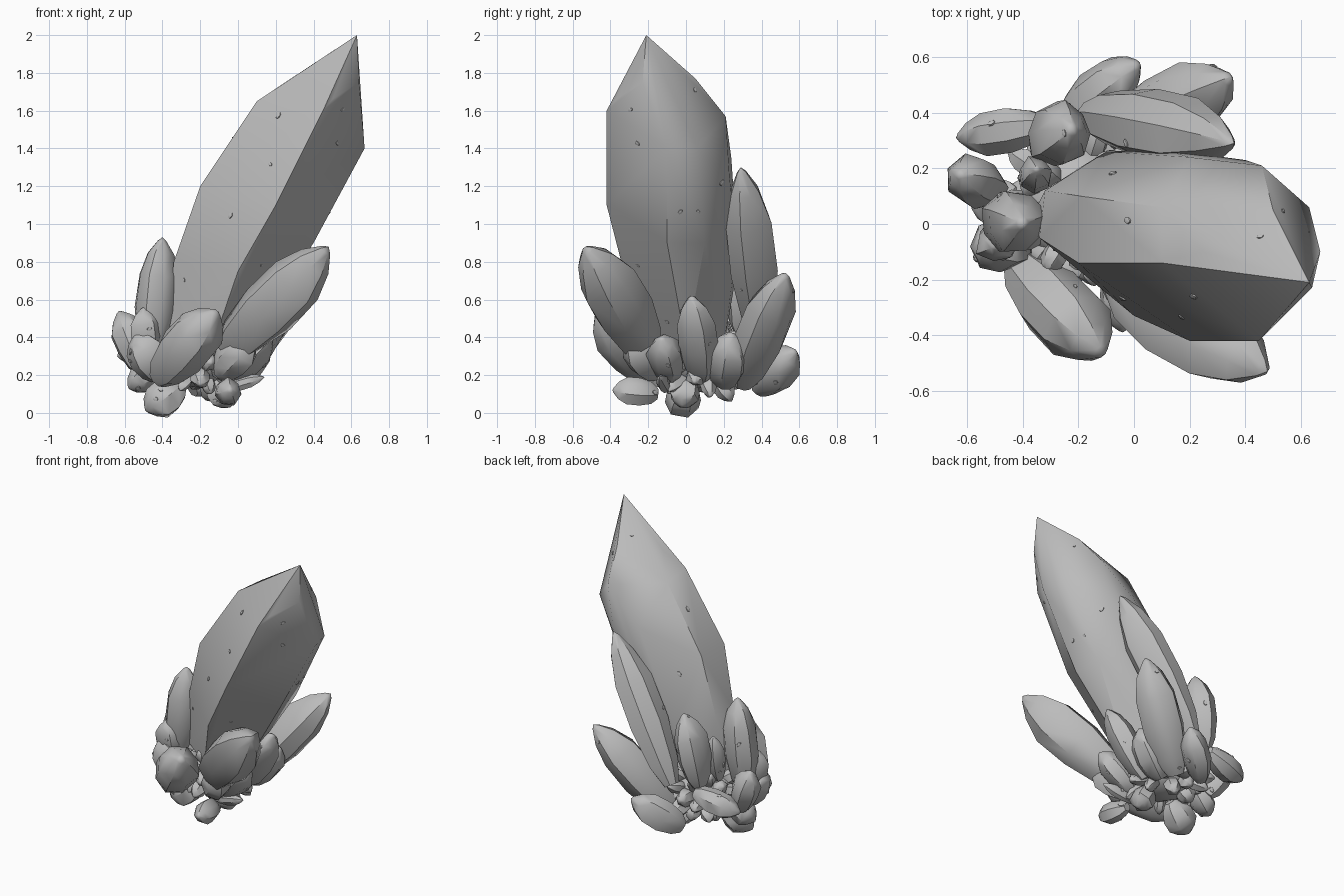
import bpy, bmesh, math, random
from mathutils import Vector, Matrix

rng = random.Random(7)
cube = bpy.data.objects.get("Cube")
if cube:
    bpy.data.objects.remove(cube, do_unlink=True)

stone = bpy.data.materials.new("grey_crystal")
stone.use_nodes = True
GREY = (0.5, 0.5, 0.5, 1)
stone.diffuse_color = GREY
stone.node_tree.nodes["Principled BSDF"].inputs["Base Color"].default_value = GREY

built = []


def finish(name, bm):
    """Turn a bmesh into a grey object."""
    bmesh.ops.recalc_face_normals(bm, faces=bm.faces)
    mesh = bpy.data.meshes.new(name)
    bm.to_mesh(mesh)
    bm.free()
    mesh.materials.append(stone)
    obj = bpy.data.objects.new(name, mesh)
    bpy.context.collection.objects.link(obj)
    built.append(obj)
    return obj


def hull(name, points):
    """Convex faceted body around a handful of corner points."""
    bm = bmesh.new()
    for p in points:
        bm.verts.new(p)
    out = bmesh.ops.convex_hull(bm, input=bm.verts)
    loose = [v for v in out["geom_interior"] if isinstance(v, bmesh.types.BMVert)]
    bmesh.ops.delete(bm, geom=loose, context="VERTS")
    return finish(name, bm)


# Position along the shard, and width there
SHARD = [(0, 0.4), (0.14, 0.75), (0.4, 1), (0.68, 0.97), (0.86, 0.62), (0.97, 0.2)]


def shard(name, base, tip, radius, sides=8):
    """Pointed crystal from base to tip with slightly uneven facets."""
    base, tip = Vector(base), Vector(tip)
    axis = tip - base
    turn = axis.to_track_quat("Z", "Y")
    phase = rng.uniform(0, math.tau)
    uneven = [rng.uniform(0.88, 1.1) for _ in range(sides)]
    points = [base, tip]
    for t, width in SHARD:
        for i in range(sides):
            a = phase + math.tau * i / sides
            r = radius * width * uneven[i] * rng.uniform(0.95, 1.03)
            ring = Vector((r * math.cos(a), r * math.sin(a), 0))
            points.append(base + axis * t + turn @ ring)
    return hull(name, points)


# Great leaning crystal: front edge, left side, right side, back, crown
front_edge = [(-.12, -.2, .4), (0, -.33, .75), (.2, -.42, 1.1), (.45, -.42, 1.6), (.5, -.37, 1.66)]
left_side = [(-.38, 0, .4), (-.34, -.05, .8), (-.32, .12, .8), (-.2, -.14, 1.2), (-.19, .1, 1.2),
             (.1, -.14, 1.65), (.1, .06, 1.62)]
right_side = [(.05, 0, .35), (.4, -.1, .9), (.38, .1, .9), (.67, -.1, 1.4), (.63, .06, 1.4)]
back_side = [(-.2, .2, .35), (-.1, .26, .7), (.1, .27, .9), (.2, .24, 1.35), (.4, .23, 1.25),
             (.46, .21, 1.57)]
crown = [(.25, -.1, 1.75), (.5, .05, 1.77), (.64, -.23, 1.75), (.63, -.21, 2)]
main = hull("great_crystal", front_edge + left_side + right_side + back_side + crown)

# Larger side crystals: base, tip, radius
large = {
    "front_left_crystal": ((-.06, -.2, .33), (.48, -.53, .88), .17),
    "front_right_crystal": ((-.42, -.14, .18), (-.11, -.47, .54), .14),
    "upright_crystal": ((-.46, 0, .3), (-.4, 0, .93), .115),
    "tall_back_crystal": ((-.16, .39, .4), (.36, .29, 1.3), .13),
    "back_crystal": ((-.1, .3, .15), (.35, .53, .74), .135),
    "low_back_crystal": ((-.24, .38, .12), (.02, .58, .33), .1),
    "back_right_crystal": ((-.32, .31, .4), (-.22, .34, .9), .115),
}
hosts = [main] + [shard(n, *spec) for n, spec in large.items()]

# Smaller crystals packed around the foot
small = {
    "under_crystal": ((-.02, .08, .18), (.25, .03, .62), .11),
    "under_back_crystal": ((-.06, .2, .15), (.16, .24, .42), .11),
    "under_front_crystal": ((-.06, -.08, .18), (.18, -.13, .4), .1),
    "inner_front_crystal": ((-.1, -.15, .2), (.08, -.3, .4), .1),
    "foot_front": ((-.07, -.15, .1), (-.04, -.39, .12), .075),
    "foot_right": ((-.3, 0, .16), (-.49, -.04, .01), .1),
    "side_crystal": ((-.5, .12, .22), (-.63, .18, .54), .095),
    "side_front_crystal": ((-.42, -.06, .18), (-.54, -.1, .42), .1),
    "side_back_spike": ((-.32, .36, .38), (-.64, .31, .3), .085),
    "side_stub": ((-.48, -.04, .3), (-.5, -.08, .56), .08),
    "side_foot": ((-.42, .1, .25), (-.58, .06, .13), .08),
    "back_stub": ((-.36, .15, .4), (-.35, .2, .72), .065),
    "foot_middle": ((-.12, 0, .18), (-.04, -.02, .03), .08),
    "flat_splinter": ((-.1, -.1, .12), (.14, -.14, .19), .035),
}
for name, spec in small.items():
    hosts.append(shard(name, *spec, sides=7))

# Hidden core that the crystals grow from
core = Vector((-.2, .07, .28))
bm = bmesh.new()
bmesh.ops.create_icosphere(bm, subdivisions=2, radius=1)
bmesh.ops.transform(bm, matrix=Matrix.Translation(core) @ Matrix.Diagonal((.21, .23, .15, 1)),
                    verts=bm.verts)
finish("core", bm)

# Stubby crystals filling the gaps, spread evenly around the core
COUNT = 46
for i in range(COUNT):
    z = 0.75 - 1.6 * (i + 0.5) / COUNT
    a = i * math.pi * (3 - math.sqrt(5))
    flat = math.sqrt(1 - z * z)
    out = Vector((flat * math.cos(a), flat * math.sin(a), z))
    start = core + Vector((out.x * .17, out.y * .2, out.z * .13))
    reach = rng.uniform(.08, .14)
    end = start + out * reach
    end.z = max(end.z, .05)
    shard("filler_crystal", start - out * .04, end, rng.uniform(.035, .06), 6)


# Tiny chips stuck to the crystal surfaces
def chip(host):
    faces = host.data.polygons
    face = rng.choices(faces, weights=[f.area for f in faces])[0]
    corners = [host.data.vertices[v].co for v in face.vertices[:3]]
    w = [rng.random() + 0.1 for _ in corners]
    spot = sum((c * k for c, k in zip(corners, w)), Vector()) / sum(w)
    size = rng.uniform(.009, .016)
    bm = bmesh.new()
    bmesh.ops.create_icosphere(bm, subdivisions=1, radius=size)
    place = (Matrix.Translation(spot) @ face.normal.to_track_quat("Z", "Y").to_matrix().to_4x4()
             @ Matrix.Rotation(rng.uniform(0, math.pi), 4, "Z") @ Matrix.Diagonal((1.4, 0.9, 0.7, 1)))
    bmesh.ops.transform(bm, matrix=place, verts=bm.verts)
    finish("chip", bm)


for host in hosts:
    for _ in range(18 if host is main else 2):
        chip(host)

# Soft facets with crisp edges
for obj in bpy.context.selected_objects:
    obj.select_set(False)
for obj in built:
    obj.select_set(True)
bpy.context.view_layer.objects.active = main
bpy.ops.object.shade_smooth_by_angle(angle=math.radians(38))
